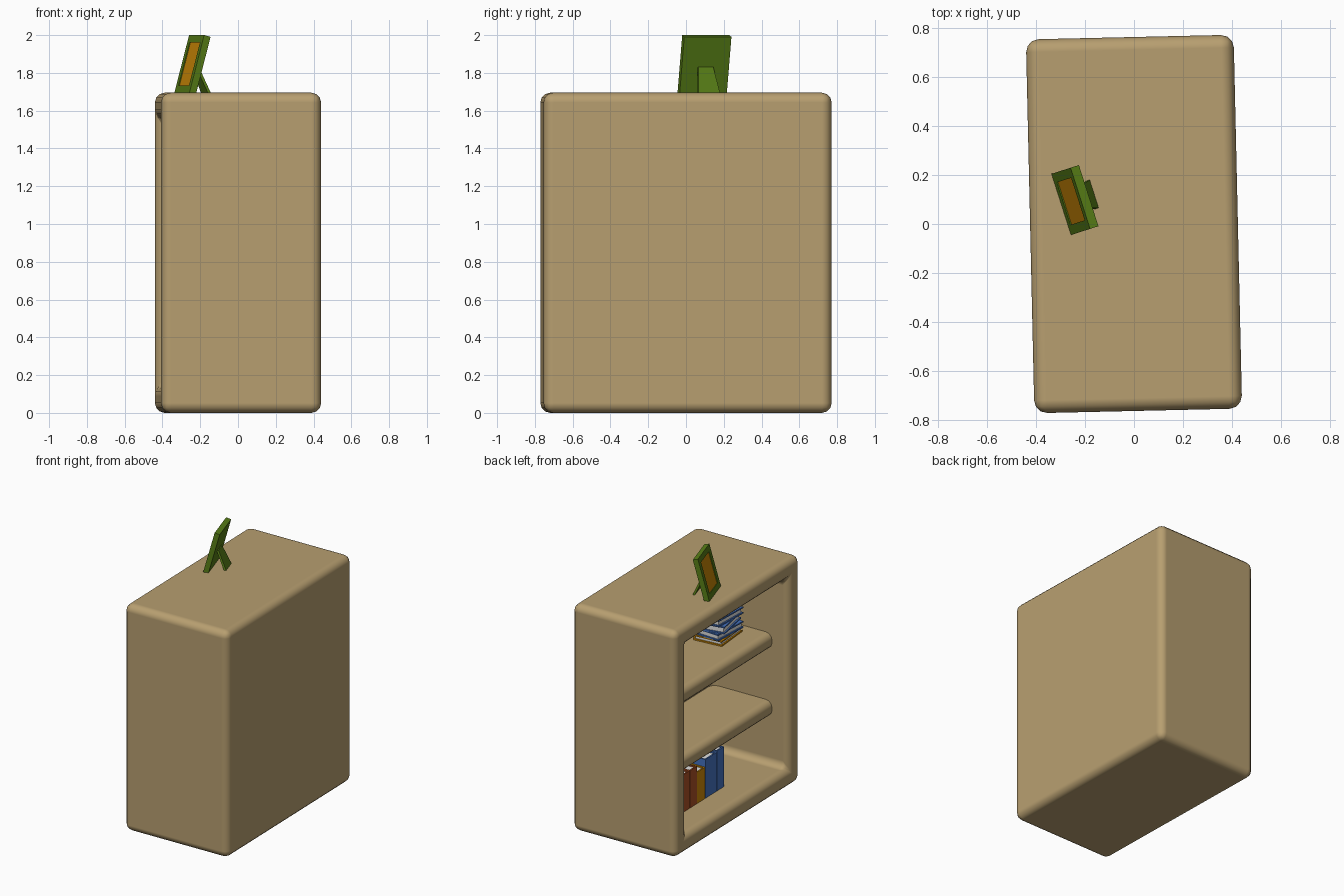
import bpy, bmesh, math
from mathutils import Matrix, Vector

old = bpy.data.objects.get("Cube")
if old:
    bpy.data.objects.remove(old, do_unlink=True)


def material(name, rgb):
    m = bpy.data.materials.new(name)
    m.use_nodes = True
    m.diffuse_color = (*rgb, 1)
    m.node_tree.nodes["Principled BSDF"].inputs["Base Color"].default_value = (*rgb, 1)
    return m


WOOD = material("tan wood", (0.475, 0.345, 0.162))
GREEN = material("leaf green", (0.095, 0.205, 0.008))
AMBER = material("amber", (0.60, 0.245, 0.002))
BLUE = material("book blue", (0.06, 0.17, 0.52))
RED = material("brick red", (0.40, 0.08, 0.018))
PAPER = material("paper white", (0.75, 0.75, 0.74))


def move(x, y, z):
    return Matrix.Translation((x, y, z))


def turn(degrees, axis):
    return Matrix.Rotation(math.radians(degrees), 4, axis)


def finish(name, bm, mats, matrix, bevel=0.0):
    bmesh.ops.recalc_face_normals(bm, faces=bm.faces)
    mesh = bpy.data.meshes.new(name)
    bm.to_mesh(mesh)
    bm.free()
    for m in mats:
        mesh.materials.append(m)
    ob = bpy.data.objects.new(name, mesh)
    bpy.context.collection.objects.link(ob)
    ob.matrix_world = matrix
    if bevel:
        mod = ob.modifiers.new("rounding", "BEVEL")
        mod.width, mod.segments, mod.limit_method = bevel, 3, "ANGLE"
        mod.harden_normals = True
        mesh.shade_smooth()
    return ob


def add_box(bm, lo, hi, mat=0):
    lo, hi = Vector(lo), Vector(hi)
    size = hi - lo
    made = bmesh.ops.create_cube(
        bm, size=1, matrix=Matrix.Translation((lo + hi) / 2) @ Matrix.Diagonal((*size, 1)))
    for f in {f for v in made["verts"] for f in v.link_faces}:
        f.material_index = mat


def recess(bm, border, depth):
    """Inset the face looking along -x and push it inward; returns the recessed face."""
    face = min(bm.faces, key=lambda f: f.calc_center_median().x)
    bmesh.ops.inset_region(bm, faces=[face], thickness=border, use_even_offset=True)
    inner = bmesh.ops.extrude_discrete_faces(bm, faces=[face])["faces"][0]
    bmesh.ops.translate(bm, verts=inner.verts, vec=(depth, 0, 0))
    return inner


# Cabinet, open towards -x and slightly turned
CABINET = turn(1.3, "Z")
TOP = 1.695
WALL = 0.14
bm = bmesh.new()
add_box(bm, (-0.424, -0.763, 0), (0.424, 0.763, TOP))
recess(bm, WALL, 0.624)
finish("cabinet", bm, [WOOD], CABINET, 0.052)

# Two shelves with rounded front edges
for name, z in (("lower_shelf", 0.555), ("upper_shelf", 1.06)):
    bm = bmesh.new()
    add_box(bm, (-0.285, -0.69, -0.06), (0.27, 0.69, 0.06))
    finish(name, bm, [WOOD], CABINET @ move(0, 0, z), 0.05)


def book(name, depth, thick, height, cover, matrix):
    """Spine at x = 0, thickness along y, height along z."""
    c, t = 0.01, thick / 2
    bm = bmesh.new()
    for s in (-1, 1):
        a, b = sorted((s * t, s * (t - c)))
        add_box(bm, (0, a, 0), (depth, b, height))
    add_box(bm, (0, c - t, 0), (c, t - c, height))
    add_box(bm, (c, c - t, c), (depth - c, t - c, height - c), 1)
    finish(name, bm, [cover, PAPER], CABINET @ matrix)


# Standing books on the cabinet floor
y = -0.15
row = [(0.09, 0.30, BLUE), (0.14, 0.29, BLUE), (0.10, 0.235, AMBER), (0.09, 0.28, RED),
       (0.11, 0.28, RED), (0.12, 0.28, RED), (0.11, 0.25, AMBER)]
for i, (thick, height, cover) in enumerate(row):
    book(f"standing_book_{i + 1}", 0.24, thick - 0.003, height, cover,
         move(-0.21, y + thick / 2, WALL))
    y += thick

# Stacked books on the upper shelf
z = 1.12
stack = [(AMBER, 0.04, 4), (BLUE, 0.05, -4), (BLUE, 0.055, 10), (BLUE, 0.05, -3)]
for i, (cover, thick, yaw) in enumerate(stack):
    lay = (move(0.0, -0.39, z + thick / 2) @ turn(yaw + 180, "Z")
           @ turn(90, "X") @ move(-0.11, 0, -0.14))
    book(f"stacked_book_{i + 1}", 0.22, thick, 0.28, cover, lay)
    z += thick

# Picture frame leaning back on top of the cabinet
STAND = move(-0.297, 0.08, TOP) @ turn(17.7, "Z")
bm = bmesh.new()
add_box(bm, (0, -0.131, 0), (0.037, 0.131, 0.316))
picture = recess(bm, 0.04, 0.005)
picture.material_index = 1
finish("picture_frame", bm, [GREEN, AMBER], STAND @ turn(15, "Y"))

# Tapered leg behind the frame
bm = bmesh.new()
rings = []
for x, z, half in ((0.066, 0.135, 0.042), (0.125, 0, 0.06)):
    rings.append([bm.verts.new((x + dx, s * half, z))
                  for dx, s in ((0, -1), (0, 1), (0.016, 1), (0.016, -1))])
for i in range(4):
    j = (i + 1) % 4
    bm.faces.new((rings[0][i], rings[0][j], rings[1][j], rings[1][i]))
for ring in rings:
    bm.faces.new(ring)
finish("frame_leg", bm, [GREEN], STAND)
